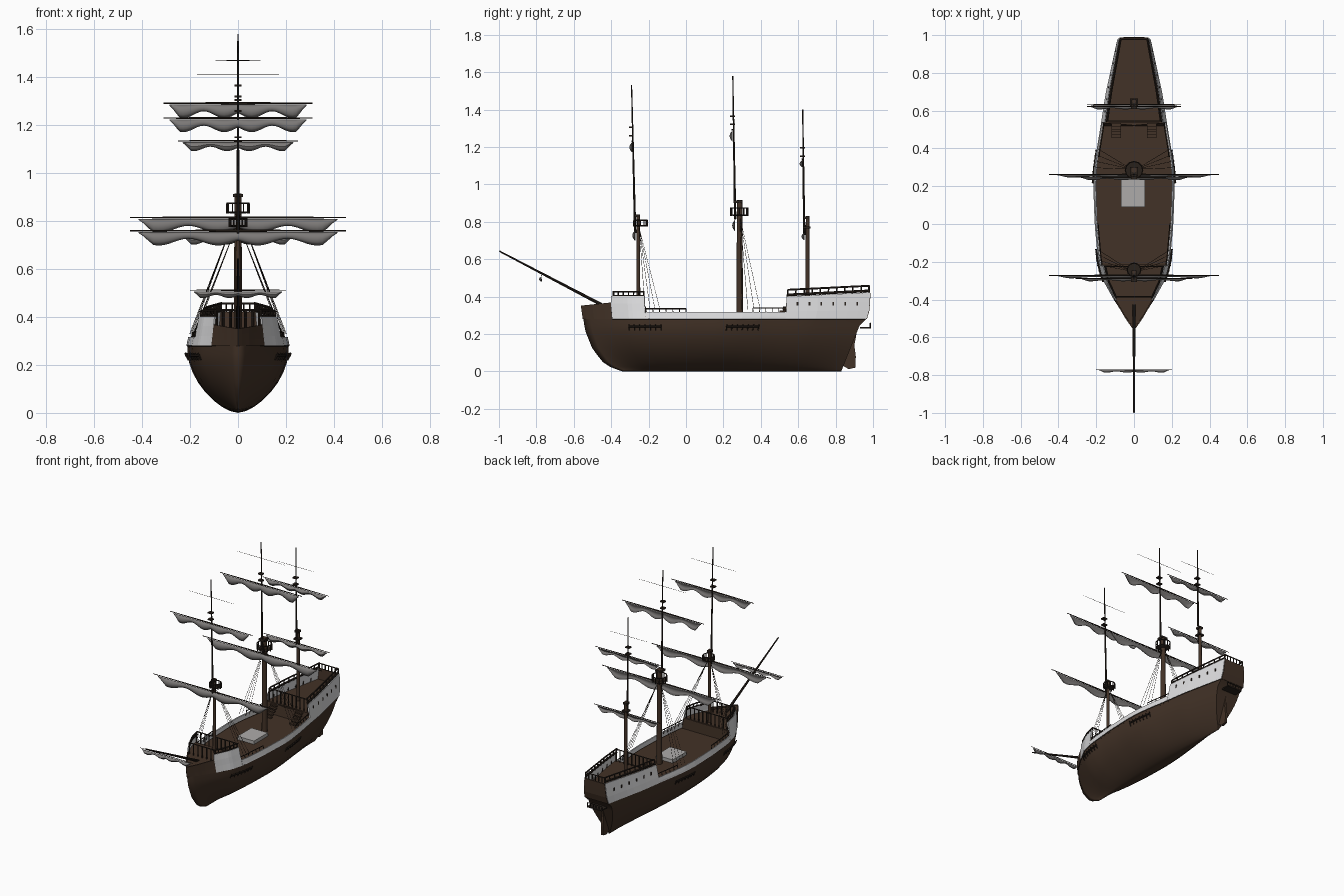
import bpy, bmesh, math
from mathutils import Vector

if "Cube" in bpy.data.objects:
    bpy.data.objects.remove(bpy.data.objects["Cube"], do_unlink=True)


def material(name, rgb):
    m = bpy.data.materials.new(name)
    m.use_nodes = True
    m.diffuse_color = (*rgb, 1)
    m.node_tree.nodes["Principled BSDF"].inputs["Base Color"].default_value = (*rgb, 1)
    return m


BROWN = material("hull brown", (0.055, 0.032, 0.02))
DARK = material("dark wood", (0.022, 0.015, 0.011))
WHITE = material("white paint", (0.72, 0.72, 0.73))
CLOTH = material("grey sailcloth", (0.2, 0.19, 0.185))
GREY = material("hatch grey", (0.42, 0.41, 0.4))
smooth = []


def finish(name, bm, mat, mirror=False, thick=0, soft=False):
    me = bpy.data.meshes.new(name)
    bm.to_mesh(me)
    bm.free()
    me.materials.append(mat)
    ob = bpy.data.objects.new(name, me)
    bpy.context.collection.objects.link(ob)
    if mirror:
        ob.modifiers.new("mirror", 'MIRROR')
    if thick:
        s = ob.modifiers.new("thickness", 'SOLIDIFY')
        s.thickness, s.offset = thick, 0
    if soft:
        smooth.append(ob)
    return ob


def lerp(table, v):
    for (a, p), (b, q) in zip(table, table[1:]):
        if v <= b:
            return p + (q - p) * max(0, (v - a) / (b - a))
    return table[-1][1]


# Hull form: stem and stern profiles, beam along the length, section shape
BOW = [(0, -.34), (.02, -.40), (.05, -.445), (.12, -.50), (.22, -.54), (.36, -.56)]
STERN = [(0, .83), (.25, .93), (.29, .975), (.44, .985)]
BEAM = [(-.56, .0), (-.5, .045), (-.4, .108), (-.3, .162), (-.2, .187), (0, .205),
        (.2, .212), (.3, .208), (.4, .195), (.5, .178), (.7, .148), (.985, .088)]


def hull(y, z, out=0):
    t = (y + .56) / 1.545
    yb, ys = lerp(BOW, z), lerp(STERN, z)
    fine = .6 + .35 * abs(2 * t - 1) ** 3
    k = math.sin(math.pi / 2 * min(1, z / .27)) ** fine if z > 0 else 0
    k *= 1 - max(0, z - .28)
    return Vector((lerp(BEAM, y) * k + out, yb + t * (ys - yb), z))


def span(a, b, n):
    return [a + (b - a) * i / n for i in range(n + 1)]


def grid(name, cols, mat, **kw):
    bm = bmesh.new()
    vs = [[bm.verts.new(p) for p in c] for c in cols]
    for a, b in zip(vs, vs[1:]):
        for j in range(len(a) - 1):
            bm.faces.new((a[j], b[j], b[j + 1], a[j + 1]))
    bmesh.ops.remove_doubles(bm, verts=bm.verts, dist=1e-5)
    return finish(name, bm, mat, **kw)


def box(name, center, size, mat, mirror=False):
    bm = bmesh.new()
    bmesh.ops.create_cube(bm, size=1)
    for v in bm.verts:
        v.co = Vector(center) + Vector(a * b for a, b in zip(v.co, size))
    return finish(name, bm, mat, mirror)


def rods(name, segs, r, mat, mirror=False, tip=None, sides=6):
    bm = bmesh.new()
    for a, b in segs:
        a, b = Vector(a), Vector(b)
        new = bmesh.ops.create_cone(bm, cap_ends=True, segments=sides, radius1=r,
                                    radius2=r if tip is None else tip, depth=(b - a).length)["verts"]
        rot = (b - a).to_track_quat('Z', 'Y')
        for v in new:
            v.co = rot @ v.co + (a + b) / 2
    return finish(name, bm, mat, mirror, soft=sides > 6)


def chain(pts):
    return list(zip(pts, pts[1:]))


# Lower hull with closed transom
LEVELS = [0, .008, .025, .05, .085, .125, .17, .21, .245, .28]
cols = [[hull(y, z) for z in LEVELS] for y in span(-.56, .985, 40)]
cols.append([Vector((0, p.y, p.z)) for p in cols[-1]])
grid("lower_hull", cols, BROWN, mirror=True, soft=True)


# Bulwarks stepping up at bow, forecastle and quarterdeck
def qtop(y):
    return .4 + .022 * (y - .54) / .445


def bulwark(name, y0, y1, top, mat, n=8):
    grid(name, [[hull(y, z) for z in span(.28, top(y), 3)] for y in span(y0, y1, n)],
         mat, mirror=True, thick=.007)


bulwark("bow_bulwark", -.56, -.4, lambda y: .352 + .1 * (y + .56), BROWN)
bulwark("forecastle_bulwark", -.4, -.22, lambda y: .402, WHITE)
bulwark("waist_bulwark", -.22, .54, lambda y: .316, WHITE, 16)
bulwark("quarterdeck_bulwark", .54, .985, qtop, WHITE)
tz = span(.28, .42, 3)
grid("transom", [[hull(.985, z) for z in tz], [Vector((0, hull(.985, z).y, z)) for z in tz]],
     BROWN, mirror=True, thick=.007)


# Decks and bulkheads
def deck(name, y0, y1, z):
    grid(name, [[Vector((0, hull(y, z).y, z)), hull(y, z)][::-1] for y in span(y0, y1, 14)],
         BROWN, mirror=True, thick=.004)


deck("main_deck", -.24, .56, .272)
deck("forecastle_deck", -.56, -.22, .347)
deck("quarterdeck", .54, .985, .345)
for name, y in (("forecastle_bulkhead", -.22), ("quarterdeck_bulkhead", .54)):
    lo, hi = hull(y, .272), hull(y, .346)
    grid(name, [[(0, lo.y, .272), (0, lo.y, .346)], [lo, hi]], BROWN, mirror=True, thick=.005)
box("main_hatch", (-.005, .165, .285), (.125, .15, .024), GREY)
for i in range(5):
    box(f"stair_step_{i}", (.095, .525 - .015 * i, .335 - .014 * i), (.05, .018, .008), BROWN, True)


# Railings following the hull side
def railing(name, y0, y1, base, top, n, out=-.004, r=.005):
    ys = span(y0, y1, n)
    hi = [hull(y, top(y), out) for y in ys]
    lo = [hull(y, base(y), out) for y in ys]
    rods(name + "_rail", chain(hi), r, DARK, True)
    rods(name + "_posts", list(zip(lo, hi)), r * .8, DARK, True)


def cross_rail(name, y, base, top, n=10):
    w = hull(y, top).x
    xs = span(-w, w, n)
    rods(name, [((-w, y, top), (w, y, top))] + [((x, y, base), (x, y, top)) for x in xs], .004, DARK)


railing("forecastle", -.39, -.225, lambda y: .4, lambda y: .426, 6)
railing("forecastle_cap", -.39, -.225, lambda y: .398, lambda y: .404, 6)
railing("quarterdeck_cap", .545, .98, lambda y: qtop(y), lambda y: qtop(y) + .009, 10, r=.007)
railing("quarterdeck", .545, .98, lambda y: qtop(y), lambda y: qtop(y) + .036, 10)
railing("fore_waist", -.215, 0, lambda y: .3, lambda y: .335, 6, r=.003)
railing("aft_waist", .36, .535, lambda y: .3, lambda y: .338, 5, r=.003)
cross_rail("forecastle_aft_rail", -.225, .347, .426)
cross_rail("forecastle_front_rail", -.385, .347, .426, 6)
cross_rail("quarterdeck_front_rail", .545, .345, .43)
cross_rail("stern_rail", .978, .42, .456, 6)

# Moulding, channels and small side ports
rods("side_moulding", chain([hull(y, .28) for y in span(-.4, .98, 28)]), .0025, DARK, True)
for name, y0, y1 in (("fore_channel", -.31, -.13), ("main_channel", .24, .42)):
    ys = span(y0, y1, 6)
    rods(name, chain([hull(y, .24, .008) for y in ys]), .006, DARK, True)
    rods(name + "_chains", [(hull(y, .22, .002), hull(y, .25, .012)) for y in ys], .003, DARK, True)
for i, y in enumerate(span(.6, .92, 5)):
    p = hull(y, .362)
    box(f"side_port_{i}", p, (.012, .009, .02), DARK, True)

# Rudder and stern gallery
bm = bmesh.new()
f = bm.faces.new([bm.verts.new((-.008, y, z)) for y, z in
                  ((.84, .03), (.87, .012), (.905, .02), (.908, .08), (.9, .14), (.925, .27), (.9, .27))])
ext = bmesh.ops.extrude_face_region(bm, geom=[f])["geom"]
bmesh.ops.translate(bm, vec=(.016, 0, 0), verts=[v for v in ext if isinstance(v, bmesh.types.BMVert)])
bmesh.ops.recalc_face_normals(bm, faces=bm.faces)
finish("rudder", bm, BROWN)
box("stern_gallery", (0, .96, .232), (.11, .06, .008), DARK)
rods("gallery_rail", [((-.055, .985, .258), (.055, .985, .258))] +
     [((x, .985, .232), (x, .985, .258)) for x in span(-.055, .055, 5)], .003, DARK)


# Masts: lower mast, topmast, fighting top, crosstrees
def basket(name, y, z, r, h):
    rods(name + "_floor", [((0, y, z), (0, y, z + .008))], r * .75, DARK, tip=r, sides=12)
    ring = [(r * math.cos(a), y + r * math.sin(a)) for a in span(0, math.tau, 12)]
    rods(name + "_rail", chain([(px, py, z + h) for px, py in ring]) +
         [((px, py, z), (px, py, z + h)) for px, py in ring[:-1]], .0035, DARK)


def mast(name, y, base, head, r, ytop, top, cross):
    rods(name + "_lower", [((0, y, base), (0, y, head))], r, BROWN, tip=r * .8, sides=12)
    rods(name + "_topmast", [((0, y - r - .006, head - .1), (0, ytop, top))], .0065, DARK, tip=.003, sides=8)
    box(name + "_cap", (0, y - r / 2, head - .008), (2.4 * r, 2.6 * r, .014), DARK)
    for k, dz in enumerate((0, .045)):
        box(f"{name}_crosstree_{k}", (0, ytop - .002, cross + dz), (.03, .026, .008), DARK)


mast("foremast", -.255, .3, .84, .011, -.291, 1.53, 1.26)
mast("mainmast", .287, .27, .915, .018, .25, 1.58, 1.32)
mast("mizzenmast", .65, .34, .83, .012, .624, 1.4, 1.15)
basket("fore_top", -.243, .775, .036, .033)
basket("main_top", .285, .832, .046, .042)
box("mizzen_top", (0, .645, .77), (.04, .04, .01), DARK)

# Bowsprit
rods("bowsprit", [((0, -.43, .345), (0, -.998, .643))], .009, DARK, tip=.004, sides=8)


# Yards with loosely gathered sails
def yard(name, y, z, half, drop, r=.005):
    rods(name + "_yard_right", [((0, y, z), (-half, y, z))], r, DARK, tip=r * .5)
    rods(name + "_yard_left", [((0, y, z), (half, y, z))], r, DARK, tip=r * .5)
    if not drop:
        return
    cols = []
    for s in span(-1, 1, 40):
        a = abs(s)
        d = drop * (.74 + .26 * math.cos(math.tau * (a - .8) / .6)) * min(1, (1 - a) / .15 + .08)
        cols.append([(s * half * .92, y - .014 * math.sin(math.pi * t) * d / drop,
                      z - .006 - d * t) for t in span(0, 1, 4)])
    grid(name + "_sail", cols, CLOTH, thick=.003, soft=True)


yard("fore_course", -.272, .76, .45, .055)
yard("main_course", .262, .815, .45, .058)
yard("fore_topsail", -.288, 1.23, .31, .052)
yard("main_topsail", .248, 1.292, .31, .056)
yard("mizzen_course", .632, .745, .25, .036, .004)
yard("mizzen_topsail", .622, 1.135, .25, .036, .004)
yard("spritsail", -.772, .512, .2, .026, .003)
yard("fore_topgallant", -.291, 1.41, .17, 0, .0013)
yard("main_topgallant", .25, 1.47, .18, 0, .0013)
yard("mizzen_topgallant", .624, 1.27, .14, 0, .0013)

# Shrouds
for name, y, z, feet in (("fore", -.25, .765, span(-.22, -.14, 3)), ("main", .29, .82, span(.3, .4, 3))):
    rods(name + "_shrouds", [((.012, y, z), hull(f, .33, .004)) for f in feet], .0011, DARK, True, sides=4)

# Smooth shading with sharp edges kept
bpy.ops.object.select_all(action='DESELECT')
for ob in smooth:
    ob.select_set(True)
bpy.context.view_layer.objects.active = smooth[0]
bpy.ops.object.shade_smooth_by_angle(angle=math.radians(40))
